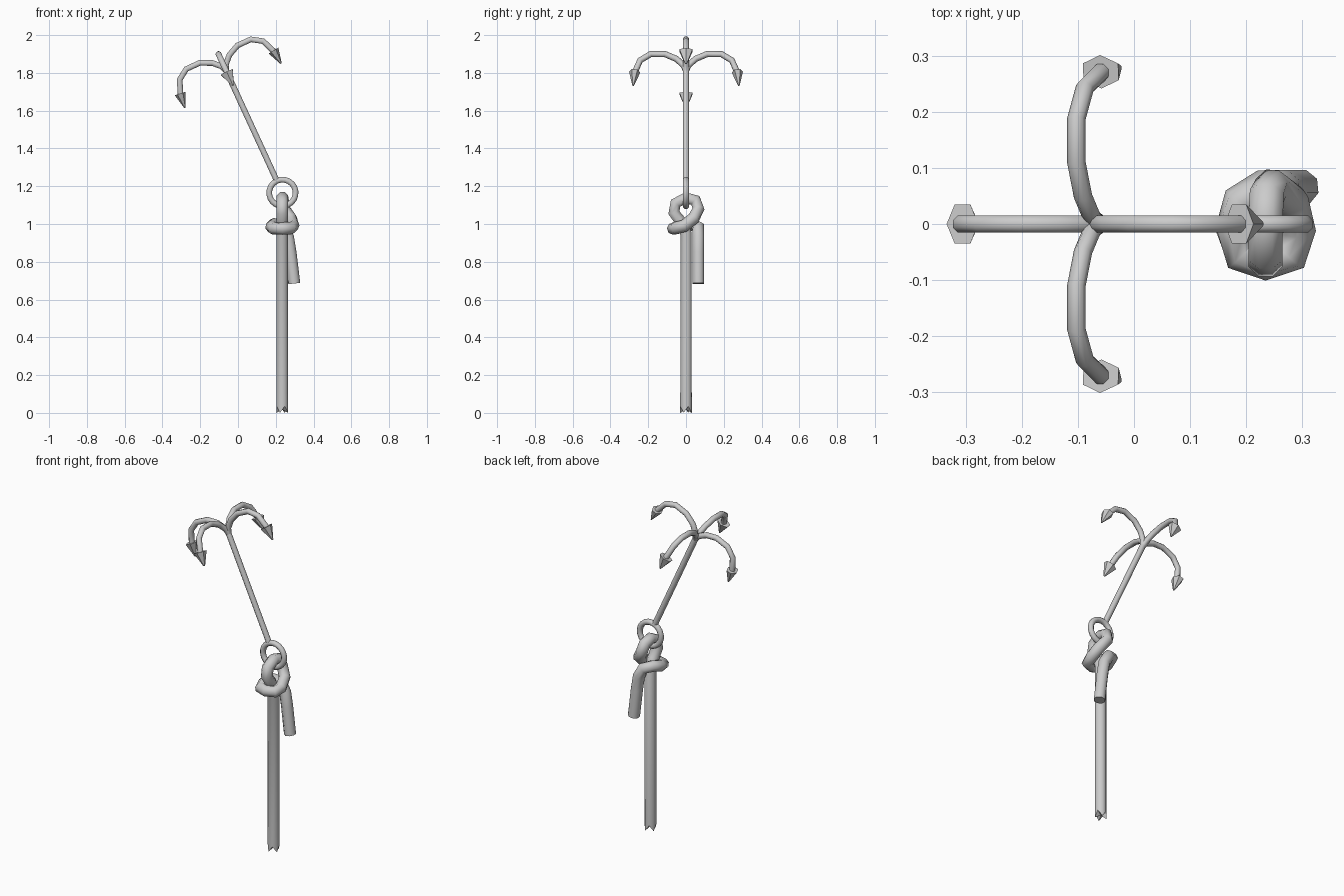
import bpy, bmesh, math
from mathutils import Vector, Matrix

if "Cube" in bpy.data.objects:
    bpy.data.objects.remove(bpy.data.objects["Cube"])

# Tilted frame of the hook: X = sideways, Y = depth, Z = along the shaft, origin at the ring
U = Vector((-0.418, 0, 0.908)).normalized()
Y = Vector((0, 1, 0))
V = Y.cross(U)
FRAME = Matrix.Translation((0.235, 0, 1.165)) @ Matrix((V, Y, U)).transposed().to_4x4()


def finish(name, bm, angle=50):
    bmesh.ops.recalc_face_normals(bm, faces=bm.faces)
    me = bpy.data.meshes.new(name)
    bm.to_mesh(me)
    bm.free()
    ob = bpy.data.objects.new(name, me)
    bpy.context.collection.objects.link(ob)
    bpy.ops.object.select_all(action='DESELECT')
    ob.select_set(True)
    bpy.context.view_layer.objects.active = ob
    bpy.ops.object.shade_smooth_by_angle(angle=math.radians(angle))
    return ob


def tube(bm, pts, r, sides=8, closed=False):
    """Sweep a round section along points; returns the rings of vertices."""
    pts = [Vector(p) for p in pts]
    n = len(pts)
    rings, side = [], None
    for i, p in enumerate(pts):
        a = pts[(i - 1) % n] if closed or i else p
        b = pts[(i + 1) % n] if closed or i < n - 1 else p
        t = ((b - p).normalized() + (p - a).normalized()).normalized()
        if side is None:
            side = Y.cross(t) if abs(t.y) < 0.9 else Vector((1, 0, 0))
        side = (side - t * side.dot(t)).normalized()
        up = t.cross(side)
        rings.append([bm.verts.new(p + r * (math.cos(k) * side + math.sin(k) * up))
                      for k in (math.tau * (j + 0.5) / sides for j in range(sides))])
    for i in range(n if closed else n - 1):
        A, B = rings[i], rings[(i + 1) % n]
        for j in range(sides):
            k = (j + 1) % sides
            bm.faces.new((A[j], A[k], B[k], B[j]))
    if not closed:
        bm.faces.new(rings[0])
        bm.faces.new(rings[-1])
    return rings


# Shaft
bm = bmesh.new()
tube(bm, [(0, 0, 0.075), (0, 0, 0.735)], 0.0165)
bm.transform(FRAME)
finish("shaft", bm)

# Ring at the shaft's lower end
bm = bmesh.new()
tube(bm, [(0.07 * math.cos(a), 0, 0.07 * math.sin(a))
          for a in (math.tau * i / 20 for i in range(20))], 0.0165, closed=True)
bm.transform(FRAME)
finish("ring", bm)

# Four curved prongs with flattened barbs
PRONG = [(0, 0.71), (0.012, 0.742), (0.05, 0.78), (0.11, 0.808), (0.188, 0.808),
         (0.243, 0.772), (0.27, 0.705), (0.274, 0.68)]
for q in range(4):
    turn = FRAME @ Matrix.Rotation(q * math.pi / 2, 4, 'Z')
    bm = bmesh.new()
    tube(bm, [(x, 0, z) for x, z in PRONG], 0.0165)
    bm.transform(turn)
    finish("prong_%d" % q, bm)

    bm = bmesh.new()
    place = (turn @ Matrix.Translation((0.276, 0, 0.664)) @ Matrix.Rotation(math.radians(-6), 4, 'Y')
             @ Matrix.Diagonal((0.75, 1, -1, 1)) @ Matrix.Rotation(math.pi / 2, 4, 'Z'))
    bmesh.ops.create_cone(bm, cap_ends=True, segments=6, radius1=0.04, radius2=0.005,
                          depth=0.08, matrix=place)
    finish("barb_%d" % q, bm, 30)

# Rope: standing part, bight through the ring, half hitch, hanging tail
ROPE = [(.235, 0, .02), (.235, 0, .95), (.235, -.025, 1.01), (.235, -.064, 1.06),
        (.235, -.055, 1.11), (.235, 0, 1.138), (.237, .05, 1.125), (.245, .066, 1.08),
        (.28, .04, 1.03), (.292, -.01, .99), (.28, -.055, .978), (.235, -.068, .976),
        (.19, -.055, .976), (.177, -.01, .985), (.19, .04, 1.0), (.235, .066, .985),
        (.265, .065, .93), (.278, .065, .85), (.298, .065, .685)]
bm = bmesh.new()
rings = tube(bm, ROPE, 0.033)
# Frayed lower end
for j, v in enumerate(rings[0]):
    v.co.z = 0.0 if j % 2 else 0.035
bmesh.ops.poke(bm, faces=[f for f in bm.faces if all(v in rings[0] for v in f.verts)])
finish("rope", bm)
